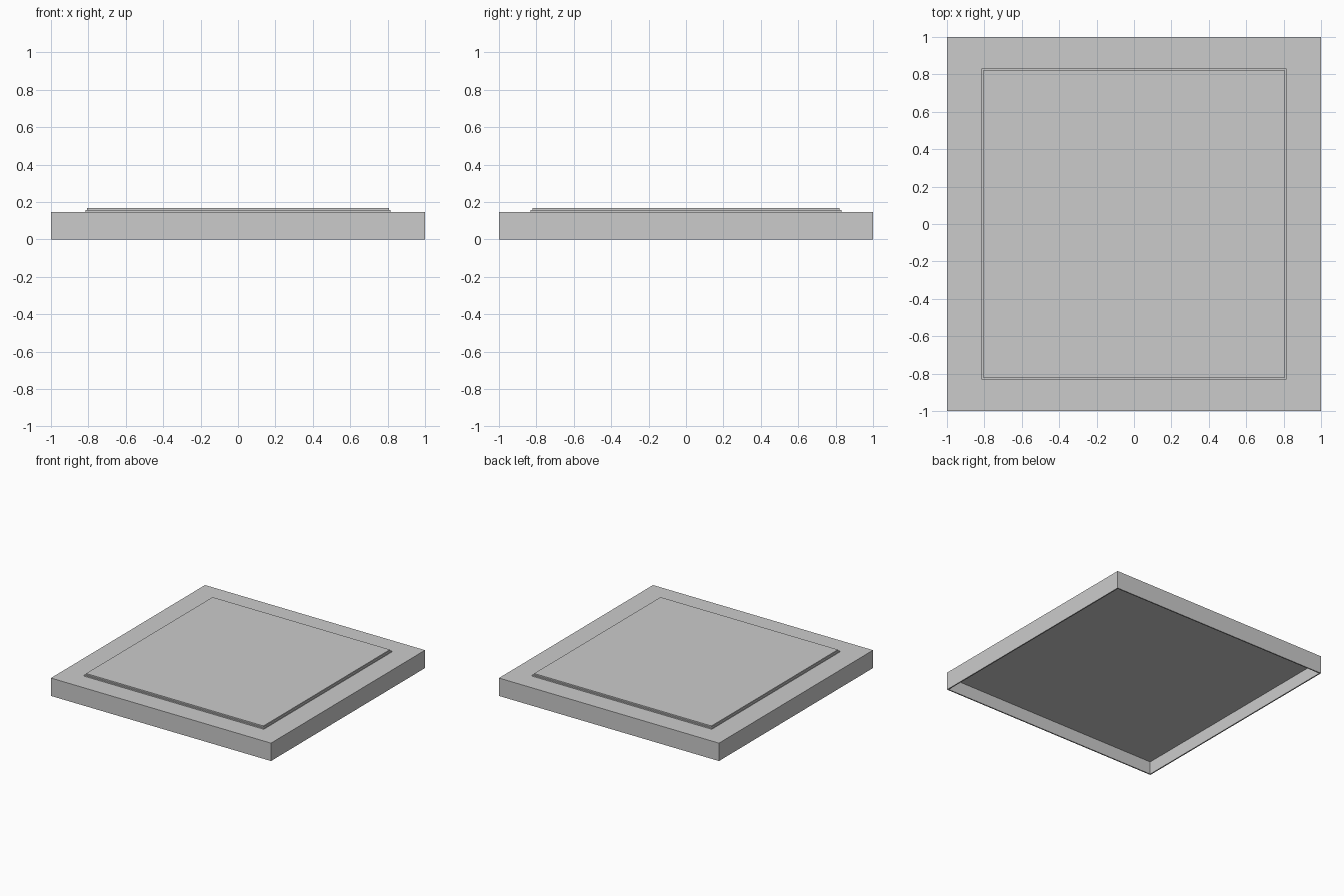
import bpy
import bmesh

if "Cube" in bpy.data.objects:
    bpy.data.objects.remove(bpy.data.objects["Cube"])


def add_loop(bm, hx, hy, z):
    return [bm.verts.new((x, y, z)) for x, y in
            ((-hx, -hy), (hx, -hy), (hx, hy), (-hx, hy))]


def stacked_part(name, sections):
    """Closed solid following rectangular sections (half x, half y, z)."""
    bm = bmesh.new()
    loops = [add_loop(bm, *s) for s in sections]
    for a, b in zip(loops, loops[1:]):
        for i in range(4):
            j = (i + 1) % 4
            bm.faces.new((a[i], a[j], b[j], b[i]))
    bm.faces.new(loops[0])
    bm.faces.new(loops[-1])
    bmesh.ops.recalc_face_normals(bm, faces=bm.faces)
    mesh = bpy.data.meshes.new(name)
    bm.to_mesh(mesh)
    bm.free()
    obj = bpy.data.objects.new(name, mesh)
    bpy.context.collection.objects.link(obj)
    return obj


WALL = 0.01
TOP = 0.147
CEILING = 0.105

# Hollow lid, open underneath: inner ceiling, inner wall, rim, outer wall, top
stacked_part("lid_shell", [
    (1 - WALL, 1 - WALL, CEILING),
    (1 - WALL, 1 - WALL, 0),
    (1, 1, 0),
    (1, 1, TOP),
])

# Raised panel with a small step around its edge
stacked_part("raised_panel", [
    (0.816, 0.831, TOP - 0.005),
    (0.816, 0.831, 0.157),
    (0.806, 0.821, 0.157),
    (0.806, 0.821, 0.168),
])
